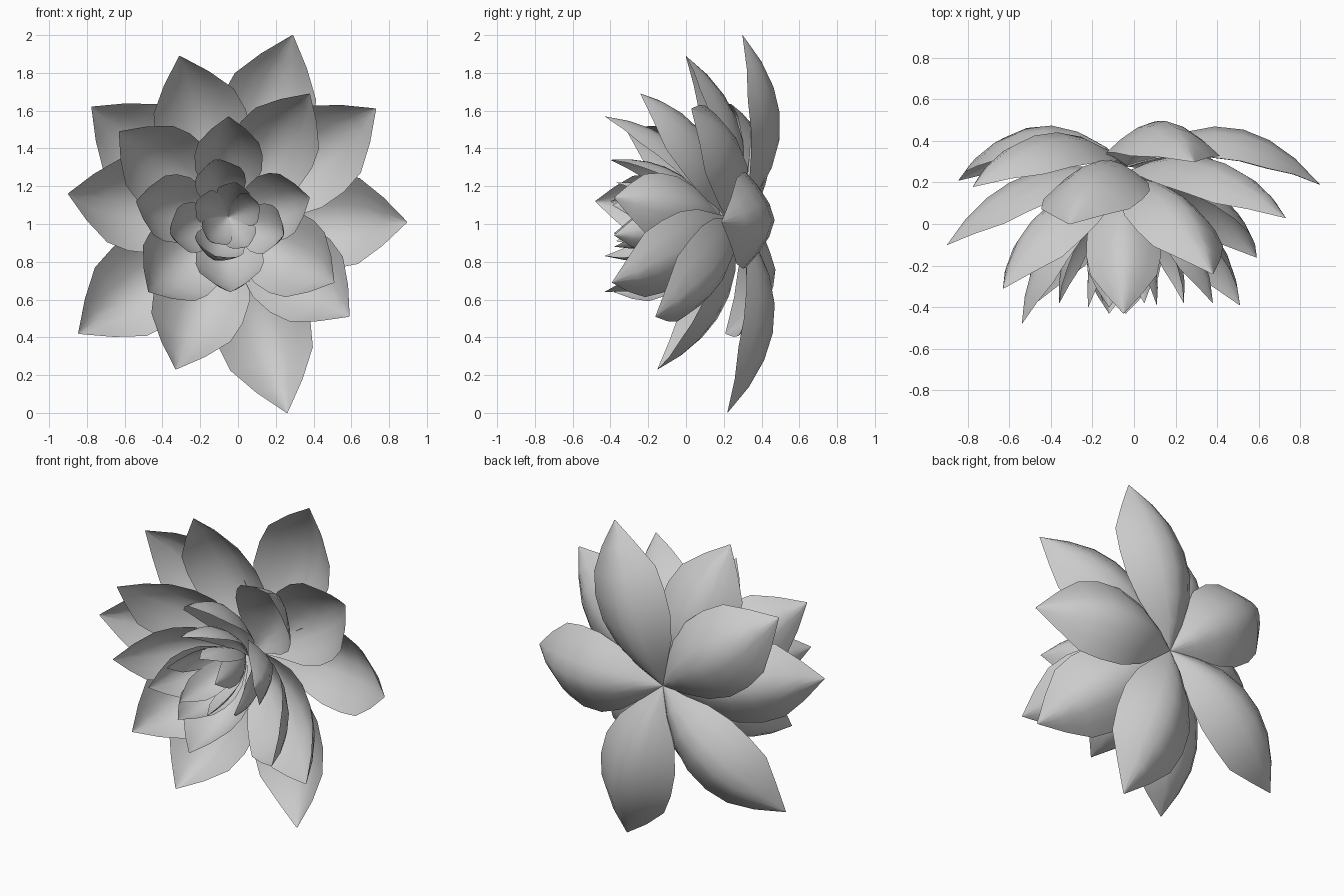
import bpy, bmesh
from mathutils import Vector

if "Cube" in bpy.data.objects:
    bpy.data.objects.remove(bpy.data.objects["Cube"])

# half-width profile of a petal from base to tip (fraction of length, fraction of width)
PROFILE = [(0, .04), (.14, .42), (.28, .78), (.43, .98), (.58, 1), (.72, .89), (.86, .5), (1, .01)]
ACROSS = [-1, -.7, -.35, 0, .35, .7, 1]


def petal(name, base, tip, width, bulge, cup):
    """Pointed, cupped petal whose midrib bows away from the flower axis (-y)."""
    base, tip = Vector(base), Vector(tip)
    chord = tip - base
    length = chord.length
    along = chord.normalized()
    radial = Vector((chord.x, 0, chord.z)).normalized()
    side = Vector((0, 1, 0)).cross(radial).normalized()
    out = along.cross(side).normalized()
    if out.y < 0:
        out = -out
    bm = bmesh.new()
    rows = []
    for u, w in PROFILE:
        mid = base + chord * u + out * (4 * u * (1 - u) * bulge * length)
        rows.append([bm.verts.new(mid + side * (v * w * width) - out * (cup * width * w * abs(v) ** 1.6))
                     for v in ACROSS])
    for a, b in zip(rows, rows[1:]):
        for i in range(len(ACROSS) - 1):
            bm.faces.new((a[i], a[i + 1], b[i + 1], b[i]))
    bmesh.ops.recalc_face_normals(bm, faces=bm.faces)
    mesh = bpy.data.meshes.new(name)
    bm.to_mesh(mesh)
    bm.free()
    mesh.shade_smooth()
    bpy.context.collection.objects.link(bpy.data.objects.new(name, mesh))


# layers: name, base, half width, bulge, cup, petal tips (optional 4th value: extra bulge)
LAYERS = [
    ("outer_petal", (-.035, .28, 1.03), .255, .205, .6,
     [(.29, .30, 2.0), (.895, .19, 1.01, .045), (.26, .22, .0), (-.845, .21, .42, .02), (-.775, .18, 1.62, .015)]),
    ("second_petal", (-.04, .25, 1.03), .25, .18, .6,
     [(-.31, 0, 1.89), (.73, .03, 1.61), (.59, -.16, .51), (-.33, -.15, .23), (-.9, -.1, 1.16)]),
    ("third_petal", (-.05, .22, 1.03), .225, .17, .6,
     [(.38, -.24, 1.69), (.51, -.39, .69), (-.475, -.38, .64, .04), (-.63, -.31, 1.49)]),
    ("fourth_petal", (-.05, .19, 1.03), .18, .17, .6,
     [(-.05, -.43, 1.57), (.38, -.38, 1.14), (-.04, -.43, .64), (-.54, -.48, 1.12)]),
    ("fifth_petal", (-.05, .17, 1.03), .135, .17, .55,
     [(-.12, -.40, 1.34), (.24, -.38, .94), (-.12, -.43, .83), (-.36, -.38, .95)]),
    ("heart_petal", (-.05, .15, 1.04), .09, .1, .4,
     [(-.01, -.37, 1.22), (.11, -.39, 1.10), (.05, -.38, .88), (-.15, -.37, .91), (-.22, -.40, 1.12)]),
]

for name, base, width, bulge, cup, tips in LAYERS:
    for i, tip in enumerate(tips):
        petal(f"{name}_{i + 1}", base, tip[:3], width, bulge + sum(tip[3:]), cup)
